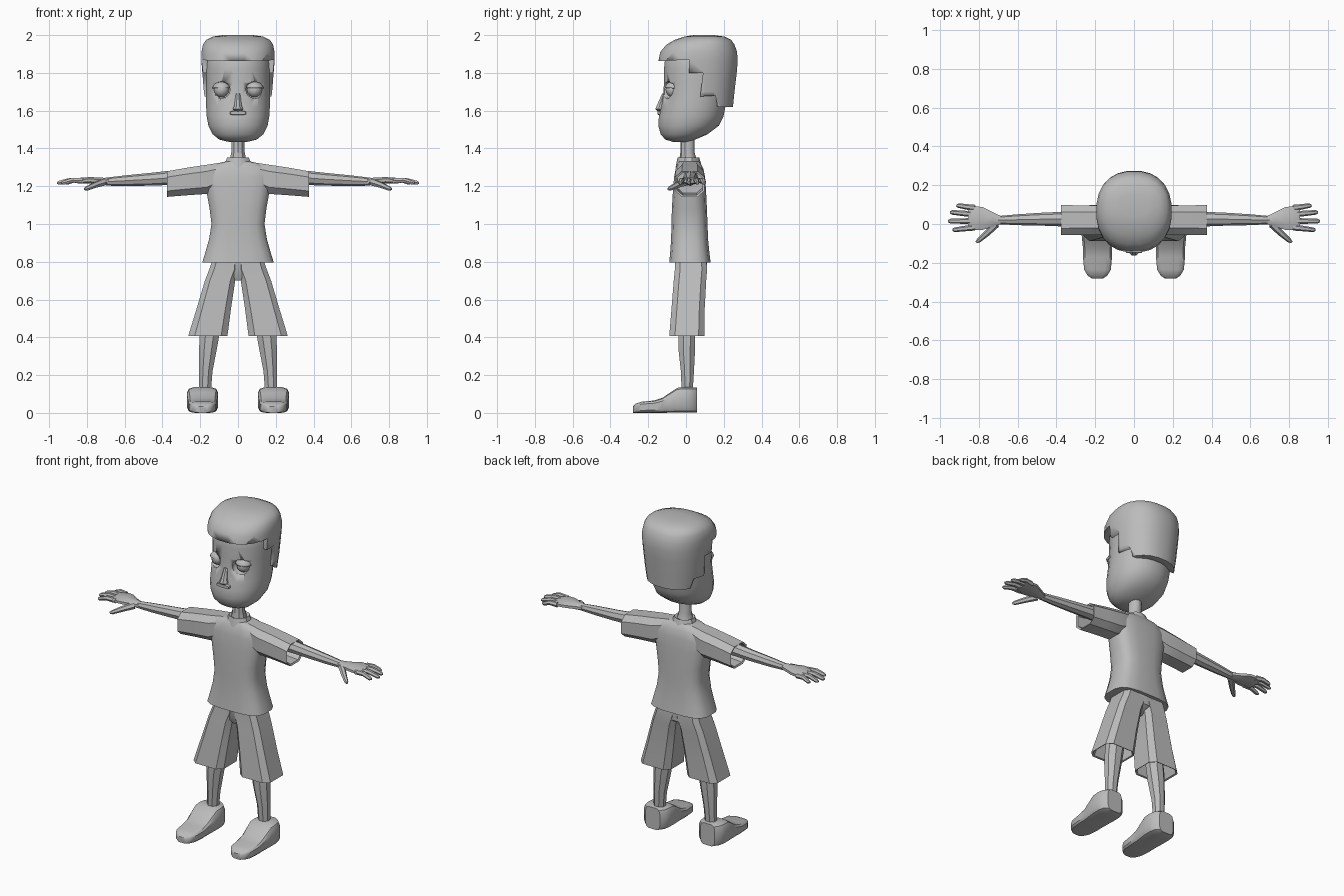
import bpy, bmesh, math
from mathutils import Vector

GREY = bpy.data.materials.new("plain grey")
GREY.diffuse_color = (0.5, 0.5, 0.5, 1)


def finish(name, bm, angle=35):
    bmesh.ops.recalc_face_normals(bm, faces=bm.faces)
    me = bpy.data.meshes.new(name)
    bm.to_mesh(me)
    bm.free()
    me.materials.append(GREY)
    ob = bpy.data.objects.new(name, me)
    bpy.context.collection.objects.link(ob)
    bpy.ops.object.select_all(action='DESELECT')
    ob.select_set(True)
    bpy.context.view_layer.objects.active = ob
    bpy.ops.object.shade_smooth_by_angle(angle=math.radians(angle))
    return ob


def loft(name, axis, rows, n=12, p=2.0, caps=(True, True), angle=35, turn=0.5):
    """Rows are (position on axis, a0, a1, b0, b1): extents on the other two axes.
    p is the squareness of the section."""
    bm = bmesh.new()
    rings = []
    for pos, a0, a1, b0, b1 in rows:
        ring = []
        for i in range(n):
            t = 2 * math.pi * (i + turn) / n
            c, s = math.cos(t), math.sin(t)
            a = (a0 + a1) / 2 + (a1 - a0) / 2 * math.copysign(abs(c) ** (2 / p), c)
            b = (b0 + b1) / 2 + (b1 - b0) / 2 * math.copysign(abs(s) ** (2 / p), s)
            co = {'x': (pos, a, b), 'y': (a, pos, b), 'z': (a, b, pos)}[axis]
            ring.append(bm.verts.new(co))
        rings.append(ring)
    for r, q in zip(rings, rings[1:]):
        for i in range(n):
            j = (i + 1) % n
            bm.faces.new((r[i], r[j], q[j], q[i]))
    if caps[0]:
        bm.faces.new(rings[0])
    if caps[1]:
        bm.faces.new(rings[-1])
    return finish(name, bm, angle)


def tube(name, pts, n=6):
    """Limb along points of (x, y, z, radius)."""
    bm = bmesh.new()
    rings = []
    d = (Vector(pts[-1][:3]) - Vector(pts[0][:3])).normalized()
    u = d.cross(Vector((0, 0, 1))).normalized()
    v = u.cross(d)
    for x, y, z, r in pts:
        rings.append([bm.verts.new(Vector((x, y, z)) + r * (u * math.cos(2 * math.pi * i / n)
                      + v * math.sin(2 * math.pi * i / n))) for i in range(n)])
    for a, b in zip(rings, rings[1:]):
        for i in range(n):
            bm.faces.new((a[i], a[(i + 1) % n], b[(i + 1) % n], b[i]))
    bm.faces.new(rings[0])
    bm.faces.new(rings[-1])
    return finish(name, bm)


def ball(name, c, r, squash=(1, 1, 1)):
    bm = bmesh.new()
    bmesh.ops.create_uvsphere(bm, u_segments=12, v_segments=8, radius=r)
    for v in bm.verts:
        v.co = Vector(c) + Vector([a * b for a, b in zip(v.co, squash)])
    return finish(name, bm, 60)


def prism(name, prof, x0, x1):
    """Solid from a (y, z) profile, extruded along x."""
    bm = bmesh.new()
    a, b = ([bm.verts.new((x, y, z)) for y, z in prof] for x in (x0, x1))
    bm.faces.new(a)
    bm.faces.new(b)
    for i in range(len(prof)):
        j = (i + 1) % len(prof)
        bm.faces.new((a[i], a[j], b[j], b[i]))
    return finish(name, bm)


def cut(ob, cutter):
    m = ob.modifiers.new("cut", 'BOOLEAN')
    m.operation, m.solver, m.object = 'DIFFERENCE', 'EXACT', cutter
    cutter.hide_render = True
    cutter.hide_viewport = True


def mirrored(row, s):
    """Swap and negate the x extents of a row for the other side."""
    pos, a0, a1, b0, b1 = row
    return (pos, min(s * a0, s * a1), max(s * a0, s * a1), b0, b1)


# Head
head = loft("head", 'z', [(z, -w, w, f, b) for z, w, f, b in (
    (1.435, .05, -.07, .01), (1.447, .10, -.11, .05), (1.475, .135, -.135, .115),
    (1.52, .158, -.148, .175), (1.57, .167, -.145, .20), (1.62, .17, -.132, .21),
    (1.68, .17, -.122, .22), (1.75, .171, -.118, .235), (1.82, .172, -.118, .245),
    (1.90, .165, -.11, .24), (1.95, .13, -.06, .20))], 24, 2.15, angle=50)
# Hair cap with stepped lower edge
hair = loft("hair", 'z', [(z, -w, w, f, b) for z, w, f, b in (
    (1.62, .17, -.12, .25), (1.70, .182, -.13, .258), (1.80, .19, -.14, .27),
    (1.86, .195, -.148, .275), (1.91, .195, -.138, .272), (1.95, .187, -.105, .258),
    (1.975, .17, -.06, .24), (1.992, .135, -.01, .205), (2.0, .08, .04, .15))], 24, 2.3, angle=50)
cut(hair, prism("hair_cutter", [(-.3, 1.5), (.17, 1.5), (.165, 1.635), (.155, 1.68), (.075, 1.675),
                                (.09, 1.80), (.015, 1.80), (.015, 1.87), (-.3, 1.855)], -.4, .4))
# Eyes, sockets and lids
for s in (-1, 1):
    cut(head, ball("socket_cutter", (s * .09, -.10, 1.71), .053, (1, .9, .85)))
    ball("eyeball", (s * .087, -.068, 1.71), .04)
    lid = ball("eyelid", (s * .087, -.068, 1.712), .046, (1.08, 1, .95))
    cut(lid, prism("lid_cutter", [(-.2, 1.6), (.1, 1.6), (.1, 1.71), (-.2, 1.725)],
                   s * .087 - .1, s * .087 + .1))
# Nose
loft("nose", 'z', [(1.595, -.012, .012, -.15, -.11), (1.608, -.03, .03, -.165, -.10),
                   (1.625, -.022, .022, -.158, -.10), (1.69, -.012, .012, -.128, -.10)], 8)
# Mouth
loft("mouth", 'y', [(-.15, -.043, .043, 1.578, 1.598), (-.13, -.045, .045, 1.572, 1.602)], 8, 3)

# Neck and collar
loft("neck", 'z', [(1.30, -.06, .06, -.04, .07), (1.345, -.045, .045, -.035, .055),
                   (1.38, -.037, .037, -.03, .045), (1.50, -.037, .037, -.03, .045)], 10)
loft("collar", 'z', [(1.30, -.08, .08, -.055, .085), (1.325, -.072, .072, -.05, .078),
                     (1.352, -.06, .06, -.045, .07), (1.345, -.045, .045, -.03, .055)], 10)
# Shirt body
loft("shirt", 'z', [(z, -w, w, f, b) for z, w, f, b in (
    (.795, .192, -.09, .132), (.85, .175, -.085, .125), (.92, .155, -.08, .118),
    (1.0, .142, -.078, .115), (1.08, .152, -.076, .112), (1.18, .17, -.07, .107),
    (1.25, .178, -.064, .102), (1.295, .165, -.055, .092), (1.318, .12, -.045, .08),
    (1.33, .07, -.04, .07))], 16, 3.2)

for s in (-1, 1):
    # Sleeve, open at the cuff with an inner wall
    loft("sleeve", 'x', [(s * x, f, b, lo, hi) for x, f, b, lo, hi in (
        (.08, -.045, .085, 1.20, 1.33), (.165, -.06, .10, 1.155, 1.318),
        (.27, -.06, .10, 1.148, 1.302), (.375, -.062, .102, 1.14, 1.283),
        (.37, -.052, .092, 1.15, 1.273), (.25, -.05, .09, 1.16, 1.29))], 8, 2.9)
    # Arm
    tube("arm", [(s * .16, .025, 1.25, .042), (s * .38, .025, 1.243, .037), (s * .46, .025, 1.237, .034),
                 (s * .60, .022, 1.229, .028), (s * .70, .02, 1.224, .021)], 8)
    # Palm
    loft("palm", 'x', [(s * x, f, b, lo, hi) for x, f, b, lo, hi in (
        (.68, 0, .04, 1.205, 1.245), (.73, -.018, .065, 1.207, 1.247),
        (.78, -.035, .092, 1.212, 1.25), (.835, -.038, .098, 1.212, 1.246),
        (.855, -.03, .09, 1.216, 1.24))], 8)
    # Fingers and thumb
    for y0, x1, y1 in ((.083, .915, .095), (.05, .948, .06), (.015, .958, .015), (-.018, .935, -.03)):
        tube("finger", [(s * .82, y0, 1.229, .016), (s * (.82 + x1) / 2, (y0 + y1) / 2, 1.232, .014),
                        (s * (x1 - .012), y1, 1.219, .012), (s * x1, y1, 1.217, .006)])
    tube("thumb", [(s * .71, 0, 1.222, .02), (s * .76, -.05, 1.205, .016),
                   (s * .80, -.085, 1.188, .012), (s * .812, -.094, 1.184, .006)])
    # Shorts leg, open at the hem with an inner wall
    loft("shorts_leg", 'z', [mirrored(r, s) for r in (
        (.82, -.01, .135, -.06, .11), (.76, -.01, .155, -.062, .115), (.70, .012, .178, -.068, .11),
        (.55, .034, .223, -.08, .102), (.408, .052, .267, -.092, .1), (.412, .06, .258, -.083, .091),
        (.60, .04, .19, -.06, .08))], 8, 4.5, angle=25)
    # Lower leg
    loft("leg", 'z', [mirrored(r, s) for r in (
        (.66, .06, .17, -.05, .06), (.41, .095, .207, -.042, .052), (.34, .108, .21, -.044, .052),
        (.22, .132, .21, -.03, .045), (.10, .142, .21, -.025, .037))], 8)
    # Shoe
    loft("shoe", 'y', [(y, s * .188 - w, s * .188 + w, 0, h) for y, w, h in (
        (-.28, .03, .035), (-.265, .052, .05), (-.235, .07, .06), (-.17, .076, .066),
        (-.125, .076, .08), (-.085, .08, .108), (-.045, .084, .134), (.0, .084, .137),
        (.035, .076, .137), (.058, .05, .135))], 12, 4.5)
# Seat of the shorts
loft("shorts_seat", 'z', [(.70, -.022, .022, -.045, .06), (.74, -.09, .09, -.058, .112),
                          (.82, -.12, .12, -.06, .112)], 12, 3)
